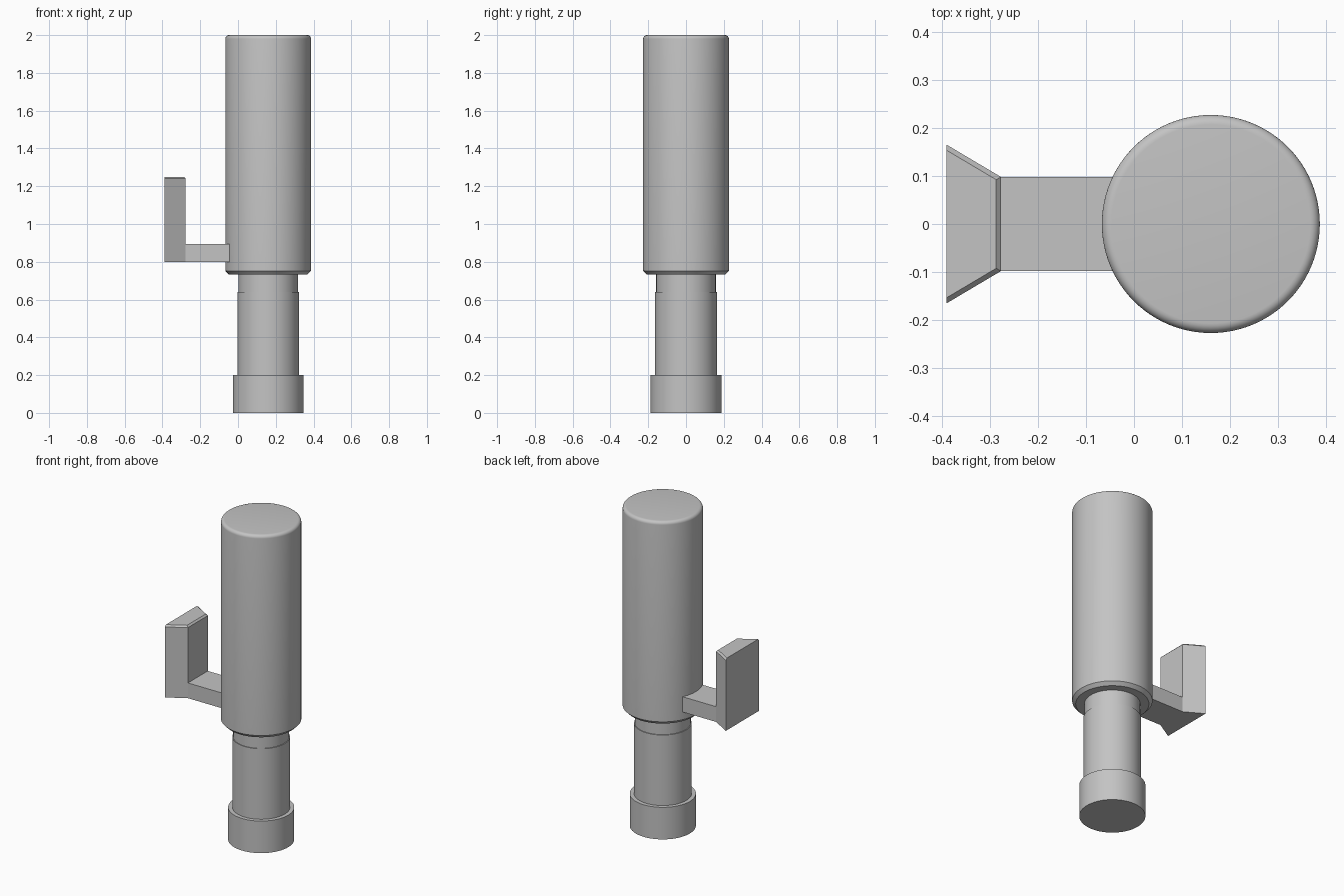
import bpy, bmesh, math

cube = bpy.data.objects.get("Cube")
if cube:
    bpy.data.objects.remove(cube, do_unlink=True)

grey = bpy.data.materials.new("plain grey")
grey.use_nodes = True
COLOUR = (0.55, 0.55, 0.55, 1)
grey.diffuse_color = COLOUR
grey.node_tree.nodes["Principled BSDF"].inputs["Base Color"].default_value = COLOUR

AXIS_X = 0.16
SIDES = 96


def make_object(name, bm, smooth_angle=None):
    bmesh.ops.recalc_face_normals(bm, faces=bm.faces)
    mesh = bpy.data.meshes.new(name)
    bm.to_mesh(mesh)
    bm.free()
    mesh.materials.append(grey)
    obj = bpy.data.objects.new(name, mesh)
    bpy.context.collection.objects.link(obj)
    if smooth_angle:
        bpy.ops.object.select_all(action='DESELECT')
        obj.select_set(True)
        bpy.context.view_layer.objects.active = obj
        bpy.ops.object.shade_smooth_by_angle(angle=math.radians(smooth_angle))
    return obj


def turned(name, profile):
    """Closed solid of revolution from (radius, height) points."""
    bm = bmesh.new()
    rings = []
    for r, z in profile:
        rings.append([bm.verts.new((AXIS_X + r * math.cos(a), r * math.sin(a), z))
                      for a in (math.tau * i / SIDES for i in range(SIDES))])
    for low, high in zip(rings, rings[1:]):
        for i in range(SIDES):
            j = (i + 1) % SIDES
            bm.faces.new((low[i], low[j], high[j], high[i]))
    bm.faces.new(rings[0])
    bm.faces.new(rings[-1])
    return make_object(name, bm, 30)


def chamfered_prism(name, outline, bottom, top, is_chamfered):
    """Extruded outline whose chosen top edges are chamfered."""
    bm = bmesh.new()
    base = bm.faces.new([bm.verts.new((x, y, bottom)) for x, y in outline])
    new = bmesh.ops.extrude_face_region(bm, geom=[base], use_keep_orig=True)["geom"]
    for v in new:
        if isinstance(v, bmesh.types.BMVert):
            v.co.z = top
    edges = [e for e in bm.edges
             if all(v.co.z == top for v in e.verts) and is_chamfered(e)]
    bmesh.ops.bevel(bm, geom=edges, offset=0.01, segments=1, affect='EDGES')
    return make_object(name, bm)


# Base collar and two-step neck
turned("base_collar", [(0.187, 0), (0.187, 0.2)])
turned("neck_lower", [(0.163, 0.19), (0.163, 0.64)])
turned("neck_upper", [(0.158, 0.63), (0.158, 0.745)])

# Main cylinder: chamfered bottom, rounded top
R, FILLET, TOP = 0.227, 0.02, 2.0
rounding = [(R - FILLET + FILLET * math.cos(a), TOP - FILLET + FILLET * math.sin(a))
            for a in (math.pi / 2 * i / 6 for i in range(7))]
turned("main_cylinder", [(R - 0.02, 0.732), (R, 0.752)] + rounding)

# Side arm and flared upright plate
W = 0.098
chamfered_prism("side_arm", [(-0.285, -W), (-0.03, -W), (-0.03, W), (-0.285, W)],
                0.8, 0.895, lambda e: abs(e.verts[0].co.x - e.verts[1].co.x) > 0.1)
chamfered_prism("upright_plate", [(-0.39, -0.165), (-0.277, -W), (-0.277, W), (-0.39, 0.165)],
                0.8, 1.25, lambda e: max(v.co.x for v in e.verts) > -0.3)
